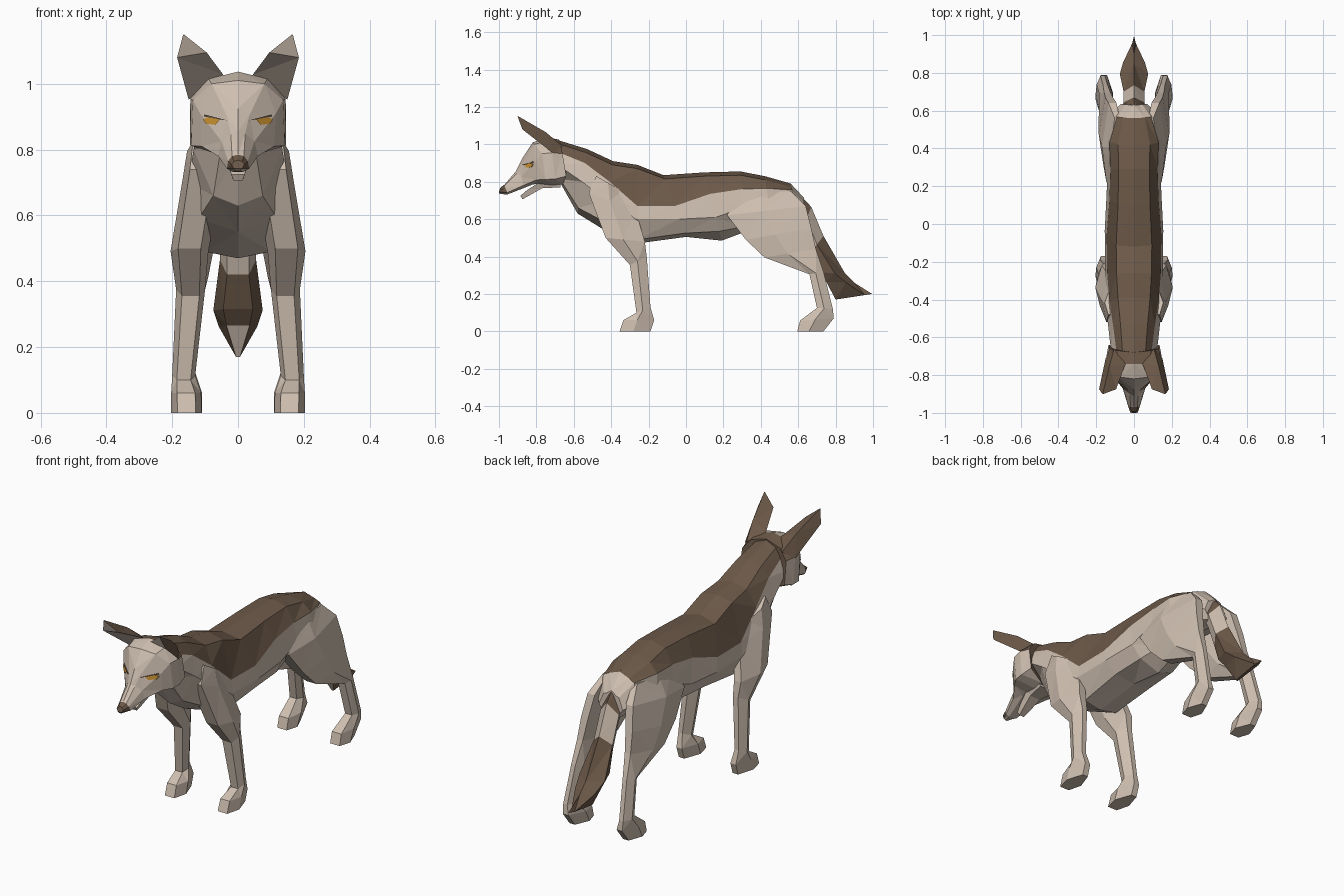
import bpy, bmesh
from mathutils import Vector
from mathutils.bvhtree import BVHTree


def material(name, rgb):
    m = bpy.data.materials.new(name)
    m.diffuse_color = (*rgb, 1)
    return m


FUR, BROWN, AMBER = 0, 1, 2
MATS = [material("pale_fur", (0.62, 0.52, 0.435)),
        material("brown_fur", (0.15, 0.10, 0.066)),
        material("amber_eye", (0.60, 0.29, 0.03))]


def finish(bm, name, mirror=False):
    bmesh.ops.recalc_face_normals(bm, faces=bm.faces)
    mesh = bpy.data.meshes.new(name)
    bm.to_mesh(mesh)
    ob = bpy.data.objects.new(name, mesh)
    bpy.context.collection.objects.link(ob)
    for m in MATS:
        mesh.materials.append(m)
    if mirror:
        ob.modifiers.new("mirror", 'MIRROR').use_mirror_merge = False
    return ob


def loft(name, rings, rule=lambda i, k: FUR, mirror=False):
    """Skin closed rings; rule(ring, segment) gives the colour."""
    bm = bmesh.new()
    loops = [[bm.verts.new(p) for p in r] for r in rings]
    n = len(rings[0])
    for i in range(len(loops) - 1):
        a, b = loops[i], loops[i + 1]
        for j in range(n):
            f = bm.faces.new((a[j], a[(j + 1) % n], b[(j + 1) % n], b[j]))
            f.material_index = rule(i, j if mirror else min(j, n - 1 - j))
    bm.faces.new(loops[0]).material_index = rule(0, 0)
    bm.faces.new(loops[-1]).material_index = rule(len(loops) - 2, 0)
    bmesh.ops.recalc_face_normals(bm, faces=bm.faces)
    bmesh.ops.triangulate(bm, faces=bm.faces)
    return finish(bm, name, mirror)


def whole(half):
    """Complete a half cross-section across x = 0."""
    return half + [(-x, y, z) for x, y, z in reversed(half) if x > 0]


# Body and neck: top y,z / bottom y,z / saddle edge w,z / side w,z / belly w,z
def body_ring(yt, zt, yb, zb, we, ze, ws, zs, wl, zl):
    pts = [(0, zt), (we * 0.65, zt - 0.02), (we, ze), (ws, zs), (wl, zl), (0, zb)]
    return whole([(x, yt + (yb - yt) * (zt - z) / (zt - zb), z) for x, z in pts])


body = [
    (-.71, 1.03, -.67, .79, .09, .965, .12, .89, .05, .815),
    (-.53, .975, -.58, .63, .11, .90, .135, .80, .075, .66),
    (-.39, .91, -.45, .55, .13, .80, .15, .70, .12, .59),
    (-.26, .89, -.26, .47, .142, .67, .152, .60, .10, .49),
    (-.12, .835, .00, .505, .145, .67, .155, .60, .11, .525),
    (.10, .85, .19, .485, .13, .735, .145, .61, .105, .535),
    (.29, .855, .31, .53, .125, .76, .14, .66, .08, .56),
    (.42, .83, .46, .58, .13, .765, .14, .68, .07, .60),
    (.56, .79, .60, .57, .09, .755, .12, .66, .06, .59),
    (.63, .715, .64, .56, .045, .69, .07, .63, .04, .58)]
loft("body", [body_ring(*r) for r in body],
     lambda i, k: BROWN if k < 2 and i < 8 else FUR)


# Tail: back y,z / front y,z / half width / where its widest line lies
def tail_ring(yb, zb, yf, zf, w, t):
    ym, zm = yb + (yf - yb) * t, zb + (zf - zb) * t
    return whole([(0, yb, zb), (w, ym, zm), (w * 0.6, yf, zf)])


tail = [(.55, .795, .54, .69, .045, .4), (.67, .665, .62, .54, .055, .5),
        (.735, .51, .665, .42, .055, .5), (.85, .31, .71, .315, .075, .4),
        (.90, .26, .75, .265, .058, .3), (.995, .20, .80, .17, .010, .2)]
loft("tail", [tail_ring(*r) for r in tail],
     lambda i, k: FUR if i == 1 or (i == 0 and k > 0) or (i == 4 and k == 2) else BROWN)


# Legs: front y,z / back y,z / inner x / outer x
def leg_ring(yf, zf, yb, zb, x0, x1):
    def p(t, s):
        return (x0 + (x1 - x0) * s, yf + (yb - yf) * t, zf + (zb - zf) * t)
    return [p(0, .2), p(0, .8), p(.45, 1), p(1, .7), p(1, .35), p(.45, 0)]


front_leg = [
    (-.48, .83, -.34, .75, .06, .155), (-.52, .74, -.27, .65, .05, .17),
    (-.43, .50, -.22, .48, .09, .205), (-.30, .355, -.21, .40, .10, .188),
    (-.265, .10, -.19, .13, .13, .200), (-.335, .06, -.17, .06, .112, .203),
    (-.355, 0, -.19, 0, .110, .203)]
hind_leg = [
    (.28, .74, .56, .75, .05, .125), (.22, .62, .64, .67, .05, .17),
    (.32, .49, .67, .55, .07, .187), (.42, .395, .695, .44, .09, .187),
    (.66, .305, .735, .32, .115, .185), (.70, .125, .785, .12, .13, .198),
    (.61, .058, .79, .07, .110, .203), (.595, 0, .735, 0, .110, .203)]
loft("front_leg", [leg_ring(*r) for r in front_leg], mirror=True)
loft("hind_leg", [leg_ring(*r) for r in hind_leg], mirror=True)

# Head: skull back, crown, brow, eye line, muzzle, nose
head = [
    [(0, -.68, 1.025), (.085, -.67, 1.005), (.13, -.66, .95), (.135, -.64, .83), (.05, -.66, .785)],
    [(0, -.74, 1.037), (.09, -.745, 1.015), (.145, -.715, .955), (.146, -.70, .815), (.05, -.72, .782)],
    [(0, -.82, 1.01), (.08, -.81, 1.0), (.137, -.77, .95), (.142, -.75, .812), (.05, -.79, .79)],
    [(0, -.875, .925), (.035, -.87, .905), (.115, -.805, .91), (.11, -.80, .81), (.04, -.82, .785)],
    [(0, -.91, .855), (.022, -.90, .85), (.05, -.88, .825), (.06, -.87, .78), (.03, -.87, .765)],
    [(0, -.97, .785), (.018, -.97, .78), (.03, -.965, .765), (.034, -.955, .742), (.015, -.955, .732)],
    [(0, -.992, .768), (.012, -.994, .764), (.02, -.997, .756), (.012, -1.0, .742), (.006, -.996, .734)]]
head_ob = loft("head", [whole(r) for r in head],
               lambda i, k: BROWN if (i == 5 and k < 3) or (i == 0 and k < 2) else FUR)

# Lower jaw
jaw = [(-.68, .83, .77, .07), (-.78, .80, .765, .045), (-.85, .755, .725, .03), (-.885, .725, .706, .02)]
loft("lower_jaw", [whole([(w, y, zt), (w * .7, y + .01, zb)]) for y, zt, zb, w in jaw])

# Ears: pale inside (segment 0), brown back
ear = [
    [(.15, -.71, .952), (.045, -.74, 1.028), (.105, -.66, .99)],
    [(.185, -.875, 1.08), (.095, -.875, 1.095), (.13, -.75, 1.065)],
    [(.167, -.90, 1.148), (.163, -.90, 1.149), (.165, -.897, 1.15)]]
loft("ear", ear, lambda i, k: FUR if k == 0 else BROWN, mirror=True)

# Eyes and brows: thin plates laid on the face
tree = BVHTree.FromPolygons([v.co for v in head_ob.data.vertices],
                            [p.vertices[:] for p in head_ob.data.polygons])


def face_plate(name, outline, mat, lift):
    bm = bmesh.new()
    vs = []
    for x, z in outline:
        hit = tree.ray_cast(Vector((x, -2, z)), Vector((0, 1, 0)))[0]
        vs.append(bm.verts.new((x, hit.y - lift, z)))
    f = bm.faces.new(vs)
    ext = bmesh.ops.extrude_face_region(bm, geom=[f], use_keep_orig=True)
    for v in ext["geom"]:
        if isinstance(v, bmesh.types.BMVert):
            v.co.y += 0.006
    for g in bm.faces:
        g.material_index = mat
    finish(bm, name, True)


face_plate("eye", [(.055, .892), (.068, .876), (.097, .878), (.106, .892), (.09, .900)], AMBER, .005)
face_plate("brow", [(.034, .889), (.058, .892), (.104, .901), (.102, .907)], BROWN, .006)
